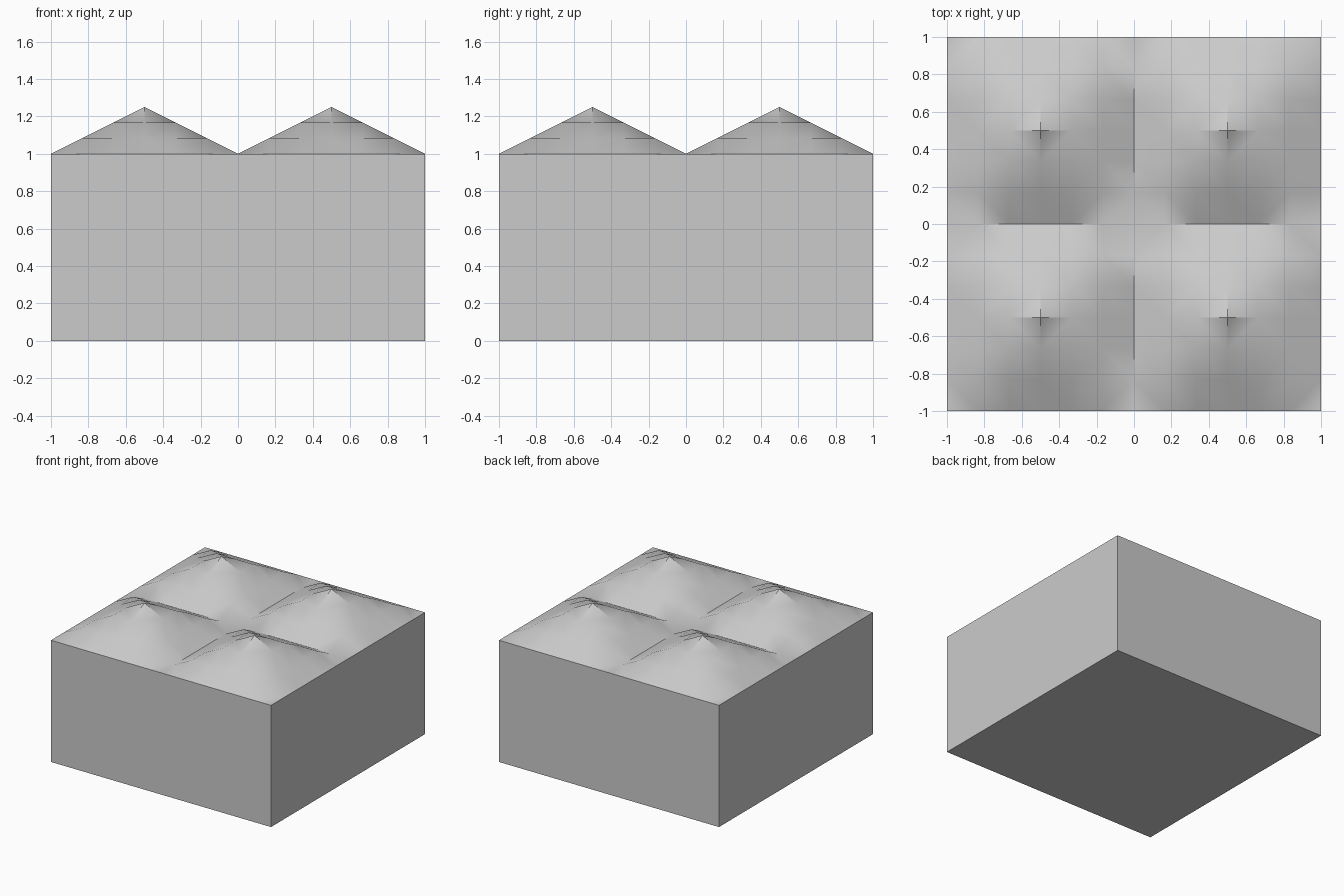
import bpy, bmesh, math

if "Cube" in bpy.data.objects:
    bpy.data.objects.remove(bpy.data.objects["Cube"])

CELLS = 12      # six grid cells across each peak
PEAK = 0.25     # peak height above the block


def ramp(t):
    # 0 at the outer rim and the central valley, 1 at the middle of a quarter
    return 1 - abs(abs(t) - 0.5) * 2


bm = bmesh.new()

# top surface: grid raised into four square peaks
bmesh.ops.create_grid(bm, x_segments=CELLS, y_segments=CELLS, size=1)
for v in bm.verts:
    v.co.z = 1 + PEAK * max(0, min(ramp(v.co.x), ramp(v.co.y)))
rim = [e for e in bm.edges if e.is_boundary]
top_faces = list(bm.faces)

# side walls: rim extruded to the floor, then closed underneath
ext = bmesh.ops.extrude_edge_only(bm, edges=rim)["geom"]
for v in ext:
    if isinstance(v, bmesh.types.BMVert):
        v.co.z = 0
bottom = [e for e in ext if isinstance(e, bmesh.types.BMEdge)
          and all(v.co.z < 0.01 for v in e.verts)]
bmesh.ops.contextual_create(bm, geom=bottom)

# corner cells split along their level diagonal
bmesh.ops.triangulate(bm, faces=top_faces, quad_method='SHORT_EDGE')
bmesh.ops.recalc_face_normals(bm, faces=bm.faces)

mesh = bpy.data.meshes.new("peaked_block")
bm.to_mesh(mesh)
bm.free()
block = bpy.data.objects.new("peaked_block", mesh)
bpy.context.collection.objects.link(block)

# soft slopes, crisp valleys and walls
bpy.context.view_layer.objects.active = block
block.select_set(True)
bpy.ops.object.shade_smooth_by_angle(angle=math.radians(45))
